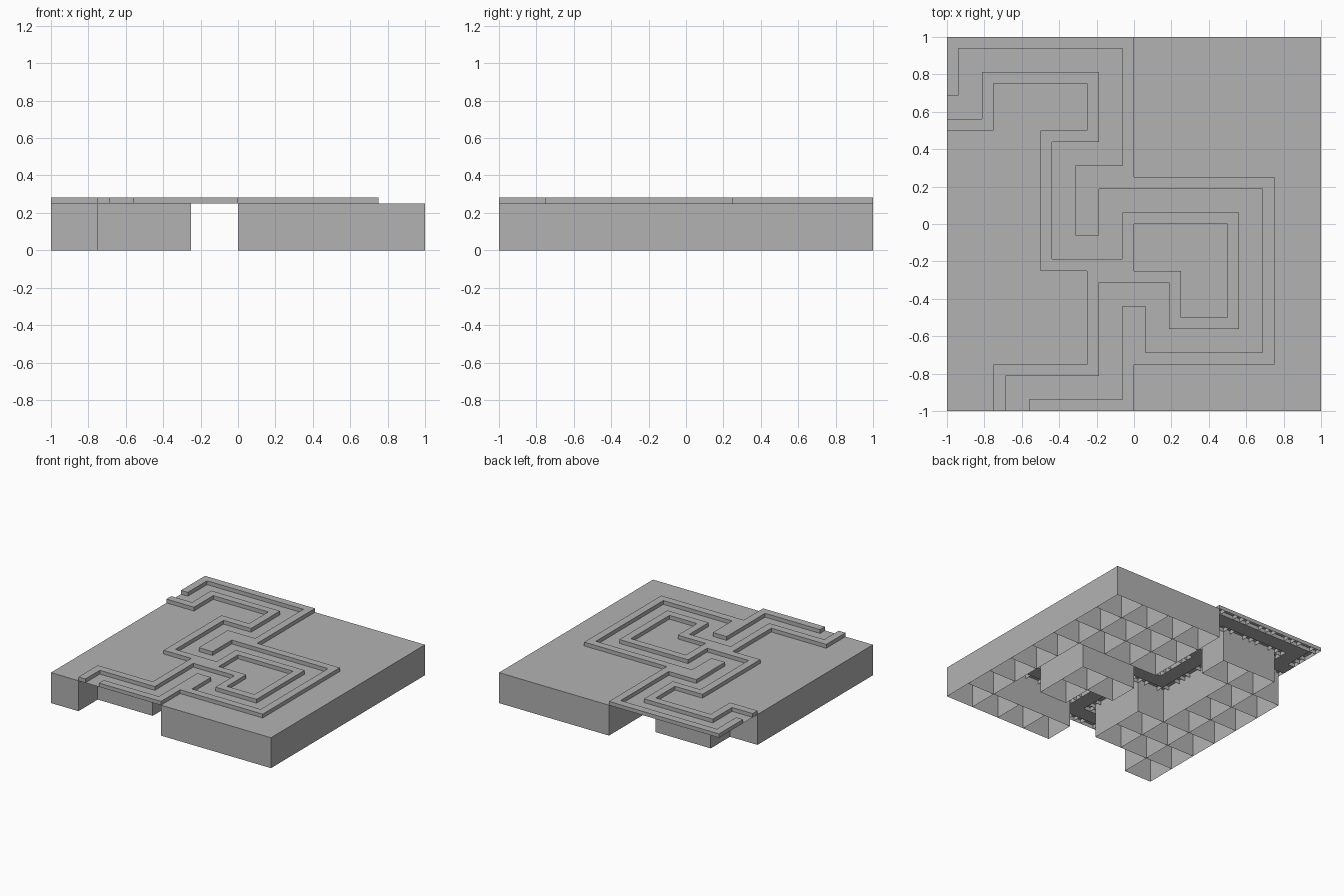
import bpy
import bmesh

N, CELL, RIM = 8, 0.25, 0.0625
DECK, CREST = 0.25, 0.28125
STEP = {"N": (0, 1), "S": (0, -1), "E": (1, 0), "W": (-1, 0)}
BACK = {"N": "S", "S": "N", "E": "W", "W": "E"}

cube = bpy.data.objects.get("Cube")
if cube:
    bpy.data.objects.remove(cube, do_unlink=True)

grey = bpy.data.materials.new("plain_grey")
grey.use_nodes = True
colour = (0.448, 0.448, 0.448, 1)
grey.diffuse_color = colour
grey.node_tree.nodes["Principled BSDF"].inputs["Base Color"].default_value = colour


def sheet(bm, x0, y0, x1, y1, z):
    """Flat upward-facing rectangle."""
    bm.faces.new([bm.verts.new(p) for p in
                  ((x0, y0, z), (x1, y0, z), (x1, y1, z), (x0, y1, z))])


def hollow_box(bm, rect, z0, z1, walls):
    """Box open below; a wall shared with a neighbour is made once."""
    x0, y0, x1, y1 = rect
    sheet(bm, x0, y0, x1, y1, z1)
    corners = [(x0, y0), (x1, y0), (x1, y1), (x0, y1)]
    for a, b in zip(corners, corners[1:] + corners[:1]):
        key = frozenset((a, b))
        if key in walls:
            continue
        walls.add(key)
        bm.faces.new([bm.verts.new(p) for p in
                      ((*a, z0), (*b, z0), (*b, z1), (*a, z1))])


def finish(bm, name):
    bmesh.ops.remove_doubles(bm, verts=bm.verts, dist=0.0001)
    mesh = bpy.data.meshes.new(name)
    bm.to_mesh(mesh)
    bm.free()
    mesh.materials.append(grey)
    bpy.context.collection.objects.link(bpy.data.objects.new(name, mesh))


# Route of the channel: each tile keeps the set of its open sides
tile = (0, 6)
openings = {tile: {"W"}}
for move in "NEEESSWSSENEEESSSWWNWSSWW":
    openings[tile].add(move)
    tile = (tile[0] + STEP[move][0], tile[1] + STEP[move][1])
    openings[tile] = {BACK[move]}
openings[tile].add("S")

blocks, floor, rims = bmesh.new(), bmesh.new(), bmesh.new()
block_walls, rim_walls = set(), set()
for i in range(N):
    for j in range(N):
        x, y = i * CELL - 1, j * CELL - 1
        if (i, j) not in openings:
            # Open-bottomed ground block
            hollow_box(blocks, (x, y, x + CELL, y + CELL), 0, DECK, block_walls)
            continue
        # Channel tile: corner posts, side bars and floor
        xs = (x, x + RIM, x + CELL - RIM, x + CELL)
        ys = (y, y + RIM, y + CELL - RIM, y + CELL)
        open_steps = {STEP[d] for d in openings[i, j]} | {(0, 0)}
        for a in range(3):
            for b in range(3):
                rect = (xs[a], ys[b], xs[a + 1], ys[b + 1])
                if (a - 1, b - 1) in open_steps:
                    sheet(floor, *rect, DECK)
                else:
                    hollow_box(rims, rect, DECK, CREST, rim_walls)

finish(blocks, "ground_blocks")
finish(floor, "channel_floor")
finish(rims, "channel_rims")
